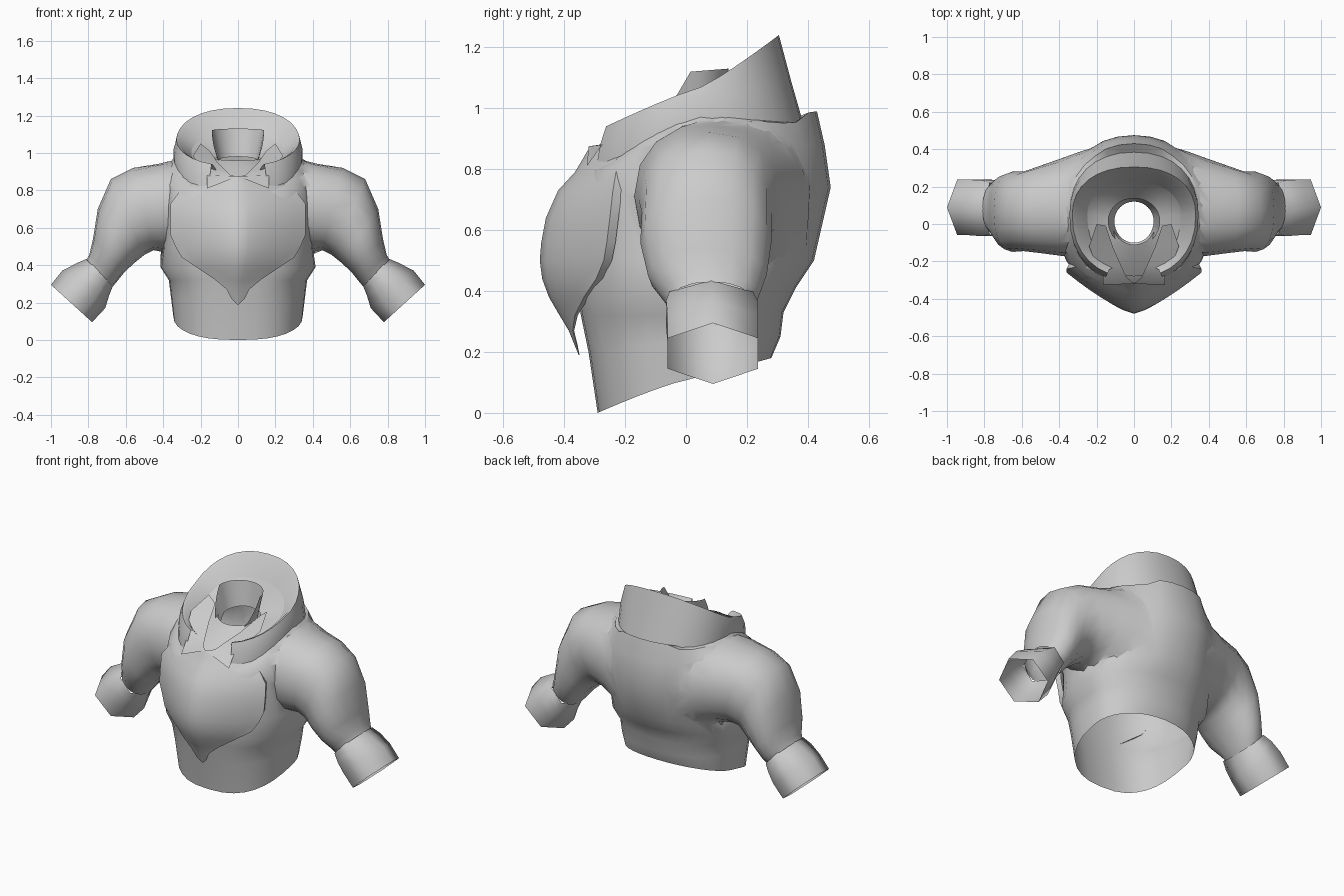
import bpy, bmesh, math
from mathutils import Vector

if "Cube" in bpy.data.objects:
    bpy.data.objects.remove(bpy.data.objects["Cube"])

mat = bpy.data.materials.new("light grey cloth")
mat.diffuse_color = (0.6, 0.6, 0.6, 1)
mat.use_nodes = True
mat.node_tree.nodes["Principled BSDF"].inputs["Base Color"].default_value = mat.diffuse_color


def shade(ob, angle):
    bpy.ops.object.select_all(action='DESELECT')
    ob.select_set(True)
    bpy.context.view_layer.objects.active = ob
    bpy.ops.object.shade_smooth_by_angle(angle=math.radians(angle))


def finish(name, rows, closed=True, skip=None, angle=50, caps=False):
    """Skin a list of point rows; caps go to slot 1 for later removal."""
    bm = bmesh.new()
    vs = [[bm.verts.new(p) for p in r] for r in rows]
    n = len(rows[0])
    for a, b in zip(vs, vs[1:]):
        for i in range(n if closed else n - 1):
            if skip and skip(i):
                continue
            j = (i + 1) % n
            bm.faces.new((a[i], a[j], b[j], b[i]))
    if caps:
        for r in (vs[0], vs[-1]):
            fan = bm.verts.new(sum((v.co for v in r), Vector()) / n)
            for i in range(n):
                bm.faces.new((r[i], r[(i + 1) % n], fan)).material_index = 1
    bmesh.ops.remove_doubles(bm, verts=bm.verts[:], dist=0.0005)
    loose = [v for v in bm.verts if not v.link_faces]
    bmesh.ops.delete(bm, geom=loose, context='VERTS')
    bmesh.ops.recalc_face_normals(bm, faces=bm.faces[:])
    me = bpy.data.meshes.new(name)
    bm.to_mesh(me)
    bm.free()
    me.materials.append(mat)
    if caps:
        me.materials.append(mat)
    ob = bpy.data.objects.new(name, me)
    bpy.context.collection.objects.link(ob)
    shade(ob, angle)
    return ob


def ring(w, yf, yb, zf, zs, zb, n=2.5, cy=0.05, nb=None, seg=32):
    """Horizontal loop: half width, front/back y, front/side/back height."""
    pts = []
    for k in range(seg):
        a = 2 * math.pi * k / seg
        c, s = math.cos(a), math.sin(a)
        m = nb if nb and s > 0 else n
        x = math.copysign(abs(c) ** (2 / m), c) * w
        t = abs(s) ** (2 / m)
        y = cy + t * ((yb if s > 0 else yf) - cy)
        z = zs + abs(s) * ((zb if s > 0 else zf) - zs)
        pts.append((x, y, z))
    return pts


# Torso with a rounder back, closed for now
torso = finish("torso", [ring(*r, nb=2.1) for r in [
    (.345, -.29, .28, .00, .12, .18),
    (.36, -.32, .31, .20, .24, .25),
    (.37, -.345, .32, .32, .32, .33),
    (.415, -.355, .36, .38, .39, .41),
    (.40, -.36, .42, .50, .50, .50),
    (.41, -.36, .475, .72, .72, .74),
    (.40, -.32, .455, .79, .86, .88),
    (.37, -.28, .43, .81, .94, .99),
    (.34, -.26, .38, .83, .98, .95)]], caps=True)

# Standing collar, open at the front, with a rolled inner wall
gap = lambda i: 22 <= i < 26
finish("collar", [
    ring(.345, -.32, .385, .79, .96, .95, 2.25),
    ring(.345, -.305, .345, .87, 1.02, 1.09, 2.3),
    ring(.330, -.285, .305, .93, 1.07, 1.24, 2.25),
    ring(.310, -.265, .285, .925, 1.06, 1.215, 2.25),
    ring(.250, -.25, .225, .88, 1.0, 1.11, 2.2)], skip=gap, angle=60)

# Inner shirt sloping from the collar to the neck hole
finish("shirt_yoke", [
    ring(.250, -.28, .225, .85, 1.0, 1.11, 2.2),
    ring(.19, -.20, .18, .91, .98, 1.04, 2),
    ring(.12, -.11, .13, .96, .97, .98, 2, .015)])

# Neck band, tall at the back and cut low at the front
finish("neck_band", [
    ring(.105, -.10, .12, .87, .96, .98, 2, .015),
    ring(.14, -.12, .14, .89, 1.12, 1.13, 2, .015)])

# Chest plate: height, half width, edge y, centre y
plate = [(.19, .005, -.35, -.352), (.22, .035, -.358, -.365), (.27, .06, -.372, -.385),
         (.32, .12, -.365, -.415), (.38, .21, -.335, -.45), (.44, .30, -.295, -.472),
         (.50, .335, -.27, -.48), (.56, .36, -.26, -.475), (.64, .362, -.25, -.46),
         (.73, .36, -.24, -.42), (.79, .315, -.23, -.365), (.84, .24, -.23, -.335),
         (.875, .04, -.29, -.315)]
rows = []
for z, w, ye, yc in plate:
    back = ye + min(.05, w * .08)
    row = [(-.96 * w, back, z)]
    for k in range(-6, 7):
        t = k / 6
        row.append((t * w, yc + (ye - yc) * abs(t) ** 1.35, z))
    rows.append(row + [(.96 * w, back, z)])
finish("chest_plate", rows, closed=False)


def limb_ring(ux, uz, lx, lz, y0, y1, seg, n=2.0):
    """Loop through an upper and a lower point, spanning y0 to y1."""
    u, l = Vector((ux, 0, uz)), Vector((lx, 0, lz))
    mid, half = (u + l) / 2, (u - l) / 2
    pts = []
    for k in range(seg):
        a = 2 * math.pi * k / seg
        c, s = math.cos(a), math.sin(a)
        p = mid + half * math.copysign(abs(c) ** (2 / n), c)
        sy = math.copysign(abs(s) ** (2 / n), s)
        if seg == 6:
            sy /= math.sin(math.pi / 3)
        p.y = (y0 + y1) / 2 + sy * (y1 - y0) / 2
        pts.append(p)
    return pts


sleeve = [(.14, .92, .16, .44, -.16, .42), (.28, .965, .30, .45, -.17, .40),
          (.40, .955, .38, .47, -.17, .36), (.56, .92, .45, .48, -.155, .31),
          (.68, .86, .50, .455, -.145, .28),
          (.75, .70, .55, .415, -.15, .28), (.775, .54, .605, .365, -.125, .265),
          (.795, .455, .645, .315, -.075, .24), (.81, .43, .67, .285, -.055, .22)]
cuff = [(.805, .435, .67, .285, -.055, .22), (.86, .412, .69, .235, -.065, .235),
        (.94, .37, .71, .17, -.06, .237), (1.0, .295, .78, .095, -.06, .237)]
lapel = [[(.20, .0, 1.05), (.15, -.01, 1.01)],
         [(.24, -.12, .985), (.11, -.13, .95)],
         [(.20, -.22, .92), (.07, -.22, .91)],
         [(.165, -.275, .88), (.04, -.285, .88)],
         [(.165, -.325, .81), (.0, -.32, .875)]]


def mirrored(rows, s):
    return [[(s * p[0], p[1], p[2]) for p in r] for r in rows]


# Sleeves fused to the torso, open six-sided cuffs and shirt lapels
parts = []
for side, s in (("left", 1), ("right", -1)):
    parts.append(finish(side + "_sleeve", mirrored(
        [limb_ring(*r, 16, 2.2) for r in sleeve], s), caps=True))
    finish(side + "_cuff", mirrored([limb_ring(*r, 6) for r in cuff], s), angle=75)
    finish(side + "_lapel", mirrored(lapel, s), closed=False)
for p in parts:
    mod = torso.modifiers.new("join", 'BOOLEAN')
    mod.operation, mod.solver, mod.object = 'UNION', 'EXACT', p
deps = bpy.context.evaluated_depsgraph_get()
me = bpy.data.meshes.new_from_object(torso.evaluated_get(deps))
torso.modifiers.clear()
torso.data = me
for p in parts:
    bpy.data.objects.remove(p)

# Open the hem, neck and wrists, and soften the shoulder joins
bm = bmesh.new()
bm.from_mesh(me)
bmesh.ops.delete(bm, geom=[f for f in bm.faces if f.material_index], context='FACES')
soft = [v for v in bm.verts if .2 < abs(v.co.x) < .5 and v.co.y > 0 and v.co.z > .42
        and not v.is_boundary]
for _ in range(2):
    bmesh.ops.smooth_vert(bm, verts=soft, factor=0.5, use_axis_x=True,
                          use_axis_y=True, use_axis_z=True)
bm.to_mesh(me)
bm.free()
while len(me.materials) > 1:
    me.materials.pop()
torso.name = "jacket_body"
shade(torso, 60)
